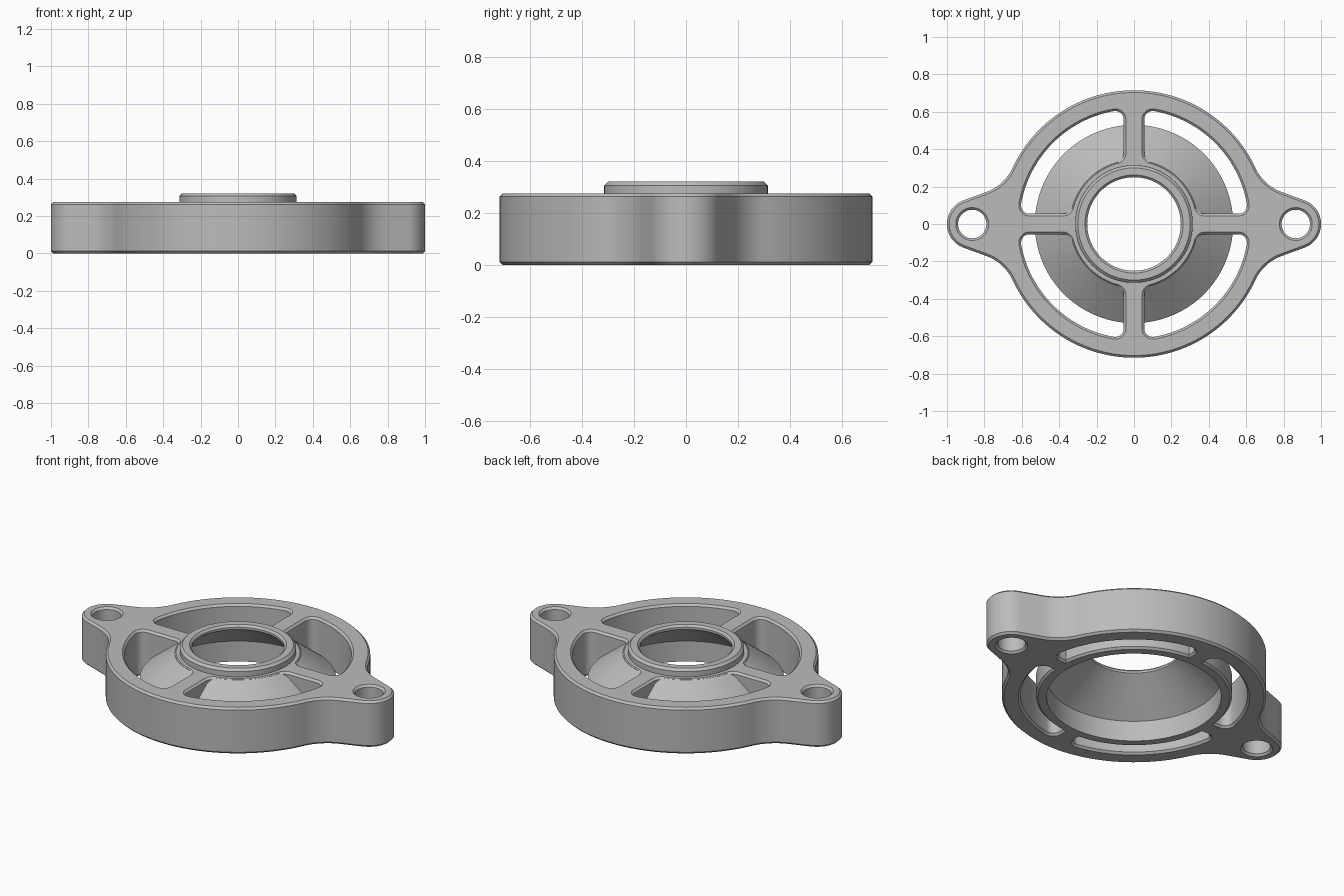
import bpy, bmesh
from math import sin, cos, pi, radians, sqrt, atan2, acos

if "Cube" in bpy.data.objects:
    bpy.data.objects.remove(bpy.data.objects["Cube"], do_unlink=True)

H = 0.275      # flange height
C = 0.012      # edge chamfer
E = 0.02       # cutter overshoot
EAR_X = 0.865  # ear hole centre

grey = bpy.data.materials.new("cast_grey")
grey.use_nodes = True
grey.diffuse_color = (0.5, 0.5, 0.5, 1)
grey.node_tree.nodes["Principled BSDF"].inputs["Base Color"].default_value = (0.5, 0.5, 0.5, 1)


def arc(cx, cy, r, a, b, n):
    """Points from angle a towards b, leaving out the last one."""
    return [(cx + r * cos(a + (b - a) * i / n), cy + r * sin(a + (b - a) * i / n)) for i in range(n)]


def circle(r, x=0, n=128):
    return arc(x, 0, r, 0, 2 * pi, n)


def outline(d):
    """Round body with two tapered ears, grown by d."""
    body, ear, fillet, slope = 0.715, 0.135, 0.25, radians(70)
    reach = EAR_X * cos(slope) + ear + fillet
    a = slope - acos(reach / (body + fillet))
    fx, fy = (body + fillet) * cos(a), (body + fillet) * sin(a)
    quad = arc(EAR_X, 0, ear + d, 0, slope, 16) + [
        (EAR_X + (ear + d) * cos(slope), (ear + d) * sin(slope))]
    quad += arc(fx, fy, fillet - d, slope + pi, a + pi, 12)
    quad += arc(0, 0, body + d, a, pi / 2, 28) + [(0, body + d)]
    half = quad + [(-x, y) for x, y in reversed(quad[:-1])]
    return half[:-1] + [(-x, -y) for x, y in half[:-1]]


def slot(d, turn):
    """Quarter window between two ribs, grown by d."""
    rib, outer, inner, f = 0.055, 0.613, 0.347, 0.045
    y = rib + f
    xo, xi = sqrt((outer - f) ** 2 - y * y), sqrt((inner + f) ** 2 - y * y)
    ao, ai = atan2(y, xo), atan2(y, xi)
    half = arc(0, 0, inner - d, pi / 4, ai, 12)
    half += arc(xi, y, f + d, ai - pi, -pi / 2, 8) + [(xi, rib - d)]
    half += arc(xo, y, f + d, -pi / 2, ao, 10)
    half += arc(0, 0, outer + d, ao, pi / 4, 18)
    half += [((outer + d) * cos(pi / 4), (outer + d) * sin(pi / 4))]
    pts = half + [(q, p) for p, q in reversed(half[1:-1])]
    c, s = cos(turn), sin(turn)
    return [(p * c - q * s, p * s + q * c) for p, q in pts]


def loft(name, layers):
    """Solid through matching closed loops, each at its own height."""
    bm = bmesh.new()
    rings = [[bm.verts.new((x, y, z)) for x, y in pts] for pts, z in layers]
    n = len(rings[0])
    for lo, hi in zip(rings, rings[1:]):
        for i in range(n):
            j = (i + 1) % n
            bm.faces.new((lo[i], lo[j], hi[j], hi[i]))
    bm.faces.new(rings[0][::-1])
    bm.faces.new(rings[-1])
    bmesh.ops.recalc_face_normals(bm, faces=bm.faces)
    mesh = bpy.data.meshes.new(name)
    bm.to_mesh(mesh)
    bm.free()
    mesh.materials.append(grey)
    ob = bpy.data.objects.new(name, mesh)
    bpy.context.collection.objects.link(ob)
    return ob


def chamfered_cutter(name, shape):
    return loft(name, [(shape(C + E), -E), (shape(0), C), (shape(0), H - C), (shape(C + E), H + E)])


def combine(target, tool, operation):
    mod = target.modifiers.new(tool.name, "BOOLEAN")
    mod.operation, mod.solver, mod.object = operation, "EXACT", tool
    bpy.context.view_layer.objects.active = target
    bpy.ops.object.modifier_apply(modifier=mod.name)
    bpy.data.objects.remove(tool, do_unlink=True)


# Flange plate with ears
flange = loft("flange_housing", [(outline(-C), 0), (outline(0), C), (outline(0), H - C), (outline(-C), H)])

# Bolt holes in the ears
for side in (-1, 1):
    combine(flange, chamfered_cutter("bolt_hole", lambda d: circle(0.076 + d, side * EAR_X, 48)), "DIFFERENCE")

# Four windows, leaving the ribs
for k in range(4):
    combine(flange, chamfered_cutter("window", lambda d: slot(d, k * pi / 2)), "DIFFERENCE")

# Conical hub with raised collar
hub_profile = [(0.518, 0), (0.53, C), (0.53, 0.125), (0.342, 0.27), (0.314, 0.27), (0.314, 0.306), (0.3, 0.32)]
combine(flange, loft("hub", [(circle(r), z) for r, z in hub_profile]), "UNION")

# Stepped, tapering bore
bore_profile = [(0.472, -E), (0.472, 0.122), (0.25, 0.295), (0.25, 0.308), (0.285, 0.343)]
combine(flange, loft("bore", [(circle(r), z) for r, z in bore_profile]), "DIFFERENCE")

# Smooth curved walls, sharp edges
bpy.ops.object.select_all(action="DESELECT")
flange.select_set(True)
bpy.context.view_layer.objects.active = flange
bpy.ops.object.shade_smooth_by_angle(angle=radians(25))
